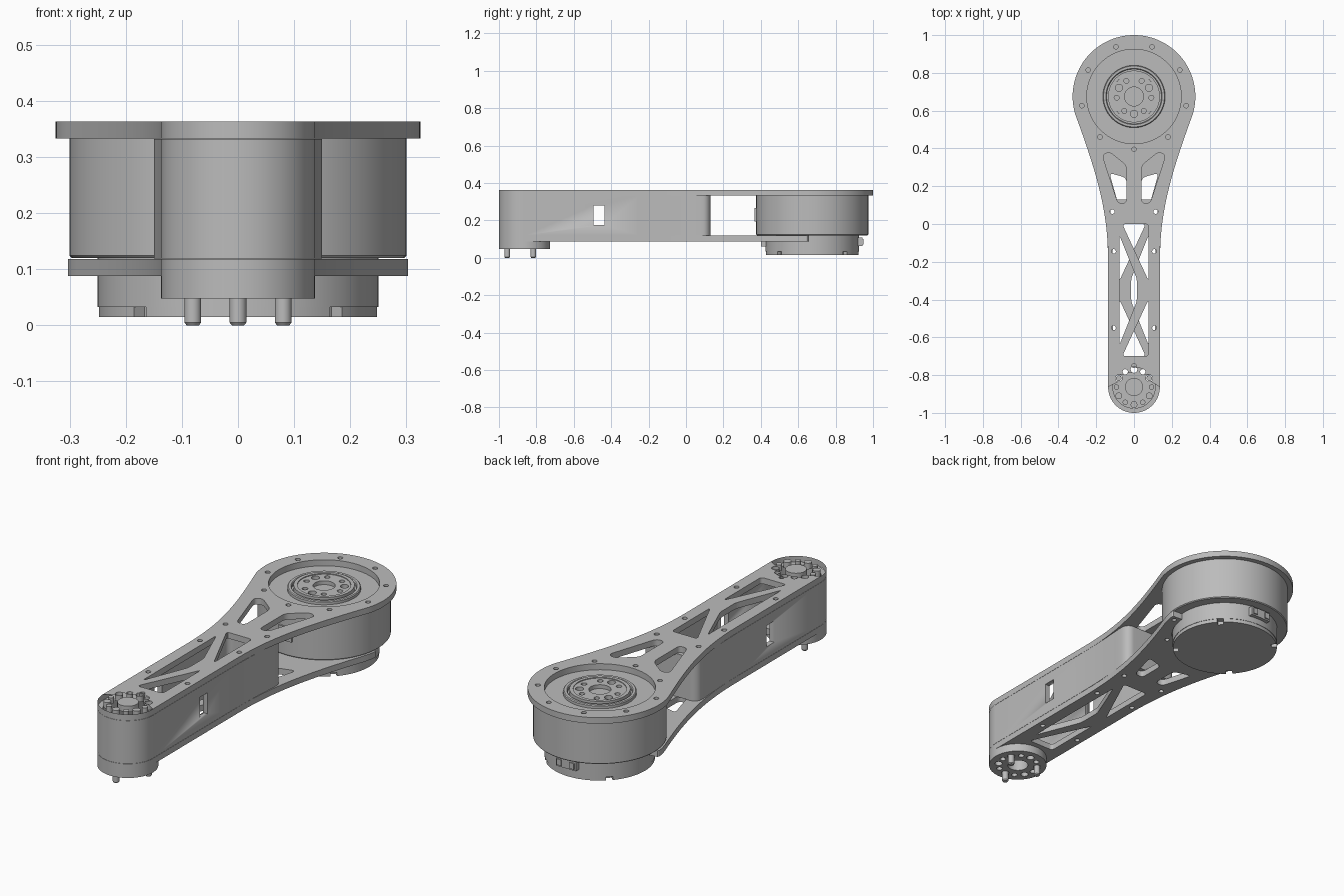
import bpy, bmesh
from math import sin, cos, pi, radians
from mathutils import Vector

cube = bpy.data.objects.get("Cube")
if cube:
    bpy.data.objects.remove(cube)

grey = bpy.data.materials.new("machined_grey")
grey.use_nodes = True
grey.diffuse_color = (0.5, 0.5, 0.5, 1)
grey.node_tree.nodes["Principled BSDF"].inputs["Base Color"].default_value = (0.5, 0.5, 0.5, 1)

MOTOR, JOINT = (0, 0.675), (0, -0.863)


def finish(name, bm):
    bmesh.ops.remove_doubles(bm, verts=bm.verts, dist=0.0001)
    bmesh.ops.recalc_face_normals(bm, faces=bm.faces)
    mesh = bpy.data.meshes.new(name)
    bm.to_mesh(mesh)
    bm.free()
    mesh.materials.clear()
    mesh.materials.append(grey)
    obj = bpy.data.objects.new(name, mesh)
    bpy.context.collection.objects.link(obj)
    bpy.ops.object.select_all(action="DESELECT")
    bpy.context.view_layer.objects.active = obj
    obj.select_set(True)
    bpy.ops.object.shade_smooth_by_angle(angle=radians(30))
    return obj


def arc(centre, r, a, b, n=24):
    angles = [radians(a + (b - a) * i / n) for i in range(n + 1)]
    return [(centre[0] + r * cos(t), centre[1] + r * sin(t)) for t in angles]


def circle(centre, r, n=24):
    return arc(centre, r, 0, 360, n)[:-1]


def polar(centre, r, angles):
    return [arc(centre, r, a, a, 1)[0] for a in angles]


def bezier(a, b, c, d, n=16):
    a, b, c, d = map(Vector, (a, b, c, d))
    ts = [i / n for i in range(n + 1)]
    return [tuple(a * (1-t)**3 + b * 3*t*(1-t)**2 + c * 3*t*t*(1-t) + d * t**3) for t in ts]


def rounded(points, r, n=5):
    """Polygon with its corners softened."""
    pts, out = [Vector(p) for p in points], []
    for i, p in enumerate(pts):
        u, v = pts[i - 1] - p, pts[(i + 1) % len(pts)] - p
        a = p + u.normalized() * min(r, u.length * 0.45)
        b = p + v.normalized() * min(r, v.length * 0.45)
        out += [tuple(a*(1-t)**2 + p*2*t*(1-t) + b*t*t) for t in (k / n for k in range(n + 1))]
    return out


def flip(points):
    return [(-x, y) for x, y in points]


def symmetric(half):
    return half + [(-x, y) for x, y in reversed(half) if x > 0.0005]


def plate(name, z0, z1, outline, holes=()):
    """Flat plate with holes, from a filled and extruded curve."""
    curve = bpy.data.curves.new(name, "CURVE")
    curve.dimensions, curve.fill_mode = "2D", "BOTH"
    curve.extrude = (z1 - z0) / 2
    for loop in [outline, *holes]:
        clean = [p for i, p in enumerate(loop) if (Vector(p) - Vector(loop[i - 1])).length > 0.0005]
        spline = curve.splines.new("POLY")
        spline.points.add(len(clean) - 1)
        spline.use_cyclic_u = True
        for point, (x, y) in zip(spline.points, clean):
            point.co = (x, y, 0, 1)
    temp = bpy.data.objects.new("temp", curve)
    bpy.context.collection.objects.link(temp)
    graph = bpy.context.evaluated_depsgraph_get()
    mesh = bpy.data.meshes.new_from_object(temp.evaluated_get(graph))
    bm = bmesh.new()
    bm.from_mesh(mesh)
    bmesh.ops.translate(bm, verts=bm.verts, vec=(0, 0, (z0 + z1) / 2))
    bpy.data.objects.remove(temp)
    bpy.data.meshes.remove(mesh)
    return finish(name, bm)


def lathe(name, centre, profile, steps=96):
    bm = bmesh.new()
    verts = [bm.verts.new((centre[0] + r, centre[1], z)) for r, z in profile]
    edges = [bm.edges.new(pair) for pair in zip(verts, verts[1:])]
    bmesh.ops.spin(bm, geom=verts + edges, cent=(*centre, 0), axis=(0, 0, 1),
                   angle=2 * pi, steps=steps, use_merge=True)
    return finish(name, bm)


def box(name, centre, size):
    bm = bmesh.new()
    bmesh.ops.create_cube(bm, size=1)
    for v in bm.verts:
        v.co = Vector(centre) + v.co * Vector(size)
    return finish(name, bm)


# Shared hole patterns
joint_holes = [circle(JOINT, 0.048, 32)]
joint_holes += [circle(p, 0.018 if i % 2 else 0.014, 16)
                for i, p in enumerate(polar(JOINT, 0.093, range(0, 360, 30)))]
side_screws = [circle((s * x, y), 0.012, 14) for s in (-1, 1)
               for x, y in ((0.115, 0.065), (0.108, -0.145), (0.108, -0.55))]
truss = [rounded(t, 0.018) for t in (
    [(-0.062, 0), (0.077, 0), (0.077, -0.3)],
    [(-0.077, -0.06), (0.015, -0.29), (0.015, -0.41), (-0.077, -0.64)],
    [(-0.062, -0.7), (0.077, -0.7), (0.077, -0.4)])]
nose = arc(JOINT, 0.137, -90, 0)

# Top plate
top_half = nose + bezier((0.137, -0.2), (0.137, 0.05), (0.185, 0.237), (0.305, 0.564))
top_half += arc(MOTOR, 0.325, -20, 90, 40)[1:]
window = rounded([(0.168, 0.365), (0.13, 0.382), (0.04, 0.31), (0.04, 0.11), (0.085, 0.11)], 0.025)
top_holes = [circle(MOTOR, 0.25, 96), window, flip(window), circle((0, -0.75), 0.012, 14)]
top_holes += [circle(p, 0.012, 14) for p in polar(MOTOR, 0.28, range(-90, 270, 40))]
plate("top_plate", 0.333, 0.363, symmetric(top_half), top_holes + joint_holes + side_screws + truss)

# Bottom plate: forked around the motor, truss mirrored
low_half = nose + bezier((0.137, -0.2), (0.137, 0.05), (0.175, 0.25), (0.287, 0.571))
low_half += arc(MOTOR, 0.305, -20, -6, 6)[1:] + arc(MOTOR, 0.3, -4.5, -4.5, 1)[:1]
low_half += arc(MOTOR, 0.252, -4.5, -90, 40)
window = rounded([(0.13, 0.27), (0.04, 0.245), (0.04, 0.11), (0.085, 0.11)], 0.025)
low_holes = [window, flip(window)] + [flip(t) for t in truss]
low_holes += [circle(p, 0.011, 14) for p in polar(MOTOR, 0.28, (-10, -50, -130, -170))]
plate("bottom_plate", 0.088, 0.118, symmetric(low_half), low_holes + joint_holes + side_screws)


# Hollow arm shell with a cable slot in each side
def shell_loop(t):
    half = arc(JOINT, 0.137 - t, -90, 0)
    half += bezier((0.137 - t, -0.25), (0.137 - t, -0.1), (0.145 - t, 0), (0.15 - t, 0.07), 8)
    corner = 0.04 - t / 2
    half += arc((0.15 - t - corner, 0.13 - t - corner), corner, 0, 90, 8)
    return symmetric(half + [(0, 0.13 - t)])


shell = plate("arm_shell", 0.119, 0.332, shell_loop(0), [shell_loop(0.025)])
cutter = box("slot_cutter", (0, -0.465, 0.228), (1, 0.06, 0.105))
cutter.hide_render = True
cut = shell.modifiers.new("slots", "BOOLEAN")
cut.object, cut.solver = cutter, "EXACT"
bpy.context.view_layer.objects.active = shell
bpy.ops.object.modifier_apply(modifier=cut.name)
bpy.data.objects.remove(cutter)

# Joint boss and its dowel pins
plate("joint_boss", 0.048, 0.088, circle(JOINT, 0.137, 64), joint_holes)
for i, p in enumerate(polar(JOINT, 0.093, (-90, 30, 150))):
    lathe(f"dowel_pin_{i + 1}", p,
          [(0, 0), (0.011, 0), (0.015, 0.005), (0.015, 0.09), (0, 0.09)], 20)

# Motor can and lower housing
lathe("motor_can", MOTOR, [(0, 0.12), (0.296, 0.12), (0.3, 0.124), (0.3, 0.333), (0, 0.333)])
lathe("motor_housing", MOTOR, [(0, 0.033), (0.25, 0.033), (0.25, 0.121), (0, 0.121)])
rim = []
for a in range(45, 405, 90):
    rim += arc(MOTOR, 0.222, a - 3.5, a + 3.5, 4) + arc(MOTOR, 0.248, a + 3.5, a + 86.5, 24)
plate("housing_base", 0.015, 0.034, rim)

# Output hub: outer lip, groove and bolt face
lathe("hub_lip", MOTOR, [(0.165, 0.332), (0.165, 0.346), (0.161, 0.35), (0.149, 0.35),
                         (0.145, 0.346), (0.145, 0.332)])
hub_holes = [circle(MOTOR, 0.05, 40)]
hub_holes += [circle(p, 0.019, 18) for p in polar(MOTOR, 0.092, (30, 150, 270))]
hub_holes += [circle(p, 0.013, 16) for p in polar(MOTOR, 0.092, (-4, 64, 116, 184, 236, 304))]
plate("hub_face", 0.332, 0.352, circle(MOTOR, 0.12, 64), hub_holes)
lathe("hub_ring", MOTOR, [(0.137, 0.332), (0.137, 0.356), (0.12, 0.356), (0.12, 0.332)])

# Cable connectors
box("rear_connector", (0, 0.925, 0.085), (0.11, 0.035, 0.045))
for s in (-1, 1):
    box(f"rear_connector_tab_{'left' if s > 0 else 'right'}", (s * 0.035, 0.942, 0.085), (0.025, 0.012, 0.03))
box("front_connector", (0, 0.38, 0.23), (0.07, 0.025, 0.07))
box("lower_connector", (0, 0.415, 0.075), (0.08, 0.03, 0.03))
